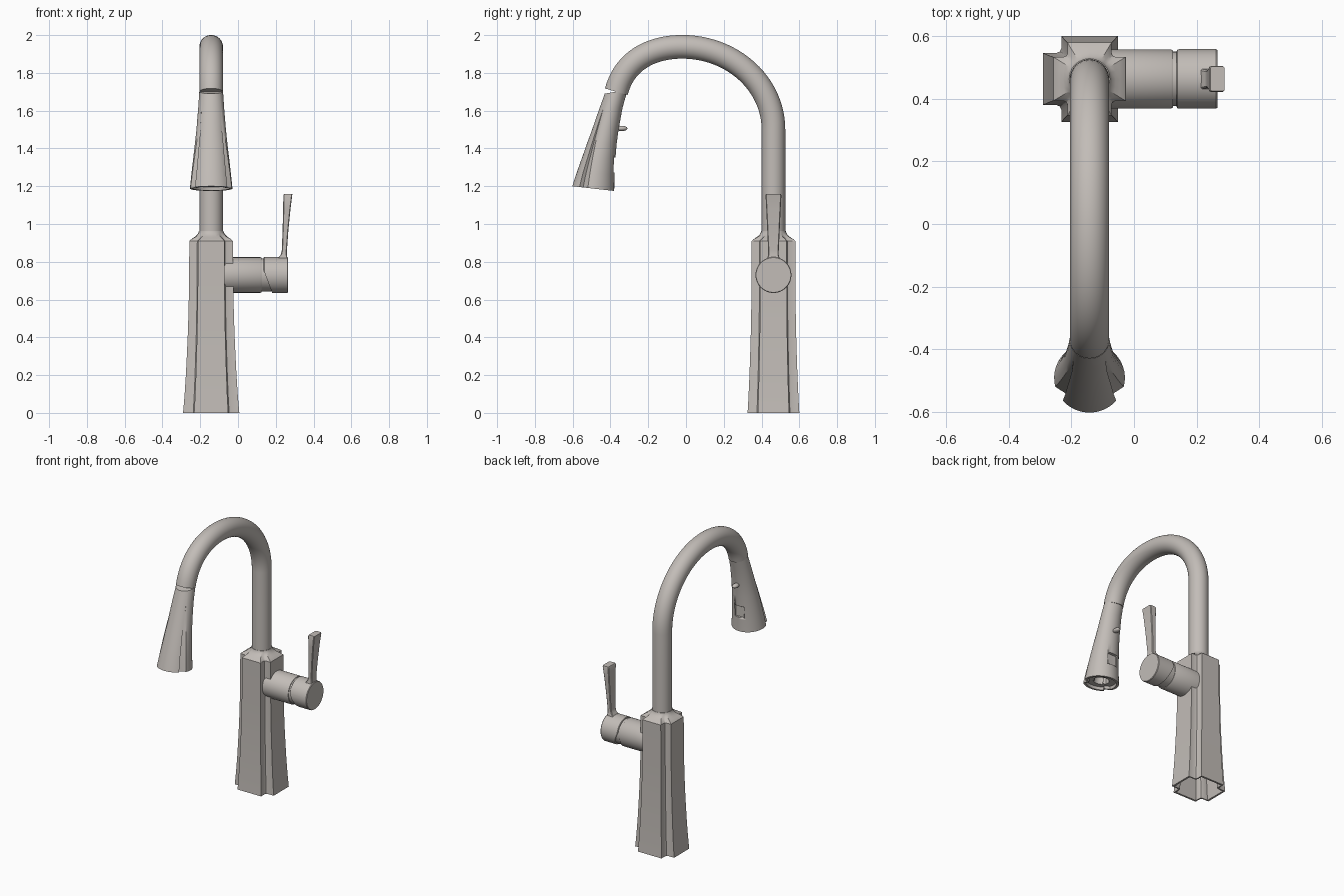
import bpy, bmesh, math
from mathutils import Vector, Matrix

if "Cube" in bpy.data.objects:
    bpy.data.objects.remove(bpy.data.objects["Cube"])

CX, CY, HZ = -0.142, 0.463, 0.73      # column axis, handle height
metal = bpy.data.materials.new("warm_brushed_nickel")
metal.diffuse_color = (0.54, 0.505, 0.475, 1)
metal.use_nodes = True
metal.node_tree.nodes["Principled BSDF"].inputs["Base Color"].default_value = metal.diffuse_color


def finish(name, bm, angle=32):
    bmesh.ops.recalc_face_normals(bm, faces=bm.faces[:])
    me = bpy.data.meshes.new(name)
    bm.to_mesh(me)
    bm.free()
    me.materials.append(metal)
    ob = bpy.data.objects.new(name, me)
    bpy.context.collection.objects.link(ob)
    bpy.ops.object.select_all(action='DESELECT')
    ob.select_set(True)
    bpy.context.view_layer.objects.active = ob
    bpy.ops.object.shade_smooth_by_angle(angle=math.radians(angle))
    return ob


def loft(rings):
    """Skin a list of equal-length point rings and close both ends."""
    bm = bmesh.new()
    vs = [[bm.verts.new(p) for p in r] for r in rings]
    n = len(vs[0])
    for a, b in zip(vs, vs[1:]):
        for i in range(n):
            j = (i + 1) % n
            bm.faces.new((a[i], a[j], b[j], b[i]))
    bm.faces.new(vs[0])
    bm.faces.new(vs[-1])
    return bm


def turned(profile, n=64):
    """Surface of revolution about the handle's x axis from (x, radius) pairs."""
    return loft([[Vector((x, CY + r * math.cos(2 * math.pi * i / n),
                          HZ + r * math.sin(2 * math.pi * i / n)))
                  for i in range(n)] for x, r in profile])


def box(lo, hi):
    bm = bmesh.new()
    lo, hi = Vector(lo), Vector(hi)
    bmesh.ops.create_cube(bm, size=1, matrix=Matrix.Translation((lo + hi) / 2)
                          @ Matrix.Diagonal((hi - lo).to_4d()))
    return bm


# Column: flared plus-shaped section, blending to a round collar, hollow below
def plus(z, lx, ly, blend=0.0, r=0.0):
    w, f = 0.605, 0.11
    quad = [(1, -w / 2), (1, 0), (1, w / 2), (1, w), (w + f, w),
            (w + .3 * f, w + .3 * f), (w, w + f), (w, 1), (w / 2, 1)]
    quad = quad[1:]
    pts = []
    for k in range(4):
        for x, y in quad:
            for _ in range(k):
                x, y = -y, x
            d = math.hypot(x, y)
            px = x * lx * (1 - blend) + x / d * r * blend
            py = y * ly * (1 - blend) + y / d * r * blend
            pts.append(Vector((CX + px, CY + py, z)))
    return pts


flare = [(0, .149, .137), (.05, .1445, .134), (.1, .1405, .1315), (.2, .134, .127),
         (.3, .129, .1235), (.42, .1235, .120), (.55, .1195, .1175),
         (.7, .117, .1165), (.91, .1155, .116)]
inner = [plus(z, a - .013, b - .013) for z, a, b in reversed(flare[:-1])]
outer = [plus(z, a, b) for z, a, b in flare]
collar = [plus(z, l, l, t, r) for z, l, t, r in
          [(.917, .108, 0, 0), (.925, .100, .25, .09), (.934, .09, .5, .078),
           (.945, .08, .8, .071), (.955, .07, 1, .067), (.962, .07, 1, .065)]]
finish("column_body", loft(inner + outer + collar), 28)

# Gooseneck spout: straight riser, elliptical arch, drooping end
path = [Vector((CY, .94)), Vector((CY, 1.25))]
for i in range(25):
    a = math.pi / 2 * i / 24
    path.append(Vector((-.02 + (CY + .02) * math.cos(a), 1.5 + .438 * math.sin(a))))
b = [Vector(p) for p in ((-.02, 1.938), (-.19, 1.938), (-.328, 1.86), (-.369, 1.70))]
for i in range(1, 19):
    t = i / 18
    s = 1 - t
    path.append(b[0] * s**3 + b[1] * 3 * s * s * t + b[2] * 3 * s * t * t + b[3] * t**3)
rings = []
for i, p in enumerate(path):
    d = (path[min(i + 1, len(path) - 1)] - path[max(i - 1, 0)]).normalized()
    rings.append([Vector((CX + .0625 * math.cos(q), p.x + .0625 * math.sin(q) * d.y,
                          p.y - .0625 * math.sin(q) * d.x))
                  for q in (2 * math.pi * k / 40 for k in range(40))])
finish("gooseneck_spout", loft(rings))


# Spray head: rings from front and back points, with a widening groove each side
def head_ring(F, B, rx, centre, half, depth):
    F, B = Vector((CX, *F)), Vector((CX, *B))
    C = (F + B) / 2
    a0, a1 = centre - half, centre + half
    side = [(a0 * k / 7, 0) for k in range(8)]
    side += [(a0 + half * .3, depth), (a0 + half * .8, depth * .85), (a1, 0)]
    side += [(a1 + (180 - a1) * k / 12, 0) for k in range(1, 13)]
    full = side + [(-a, d) for a, d in side[-2:0:-1]]
    pts = []
    for a, d in full:
        a = math.radians(a)
        pts.append(C + (F - C) * math.cos(a) * (1 - d)
                   + Vector((rx * math.sin(a) * (1 - d), 0, 0)))
    return pts


head = [head_ring(*r) for r in [
    ((-.430, 1.69), (-.309, 1.712), .063, 48, 2, 0),
    ((-.459, 1.61), (-.336, 1.615), .069, 50, 2, 0),
    ((-.497, 1.50), (-.357, 1.50), .078, 53, 6, .09),
    ((-.523, 1.43), (-.367, 1.425), .086, 56, 8, .13),
    ((-.549, 1.355), (-.374, 1.345), .095, 58, 10, .16),
    ((-.576, 1.28), (-.379, 1.26), .104, 60, 12, .18),
    ((-.602, 1.20), (-.380, 1.175), .113, 62, 13, .2)]]
mid = sum(head[-1], Vector()) / len(head[-1])
up = Vector((0, .02, .1)).normalized()
rim = head[-1]
for scale, lift in ((.86, 0), (.82, .018), (.45, .018), (.42, .07)):
    head.append([mid + (p - mid) * scale + up * lift for p in rim])
spray = finish("spray_head", loft(head))

# Button recess in the back of the spray head
cutter = finish("recess_cutter", box((CX - .036, -.394, 1.272), (CX + .036, -.30, 1.352)))
cutter.hide_render = True
bpy.context.view_layer.objects.active = spray
mod = spray.modifiers.new("recess", 'BOOLEAN')
mod.operation, mod.object, mod.solver = 'DIFFERENCE', cutter, 'EXACT'
bpy.ops.object.modifier_apply(modifier=mod.name)
bpy.data.objects.remove(cutter)
finish("spray_button", box((CX - .031, -.41, 1.278), (CX + .031, -.388, 1.345)))

# Small toggle peg above the button
bm = bmesh.new()
bmesh.ops.create_uvsphere(bm, u_segments=20, v_segments=12, radius=1,
                          matrix=Matrix.Translation((CX, -.341, 1.506))
                          @ Matrix.Diagonal((.019, .031, .014, 1)))
finish("toggle_peg", bm)

# Handle: side barrel, inset core, and cap cut on a slant beneath
finish("handle_barrel", turned([(-.10, .094), (.119, .094), (.124, .091), (.124, .05)]))
finish("handle_core", turned([(.10, .087), (.175, .087), (.19, .06)]))
bm = turned([(.136, .06), (.136, .092), (.139, .095), (.262, .095), (.266, .092)])
cut = bmesh.ops.bisect_plane(bm, geom=bm.verts[:] + bm.edges[:] + bm.faces[:],
                             plane_co=(.136, CY, .755),
                             plane_no=(-.12, 0, -.045), clear_outer=True)
bmesh.ops.holes_fill(bm, edges=[e for e in bm.edges if e.is_boundary], sides=0)
finish("handle_cap", bm)


# Lever: chamfered rectangular blade, flared foot, widening to the top
def blade(z, x0, x1, h, c=.004):
    return [Vector((x, CY + y, z)) for x, y in
            ((x0 + c, -h), (x1 - c, -h), (x1, -h + c), (x1, h - c),
             (x1 - c, h), (x0 + c, h), (x0, h - c), (x0, -h + c))]


finish("lever", loft([blade(*r) for r in [
    (.795, .205, .262, .034), (.825, .215, .261, .031), (.836, .226, .259, .028),
    (.86, .232, .259, .028), (.97, .236, .267, .033), (1.08, .239, .278, .038),
    (1.152, .240, .287, .042), (1.16, .244, .289, .039)]]))
